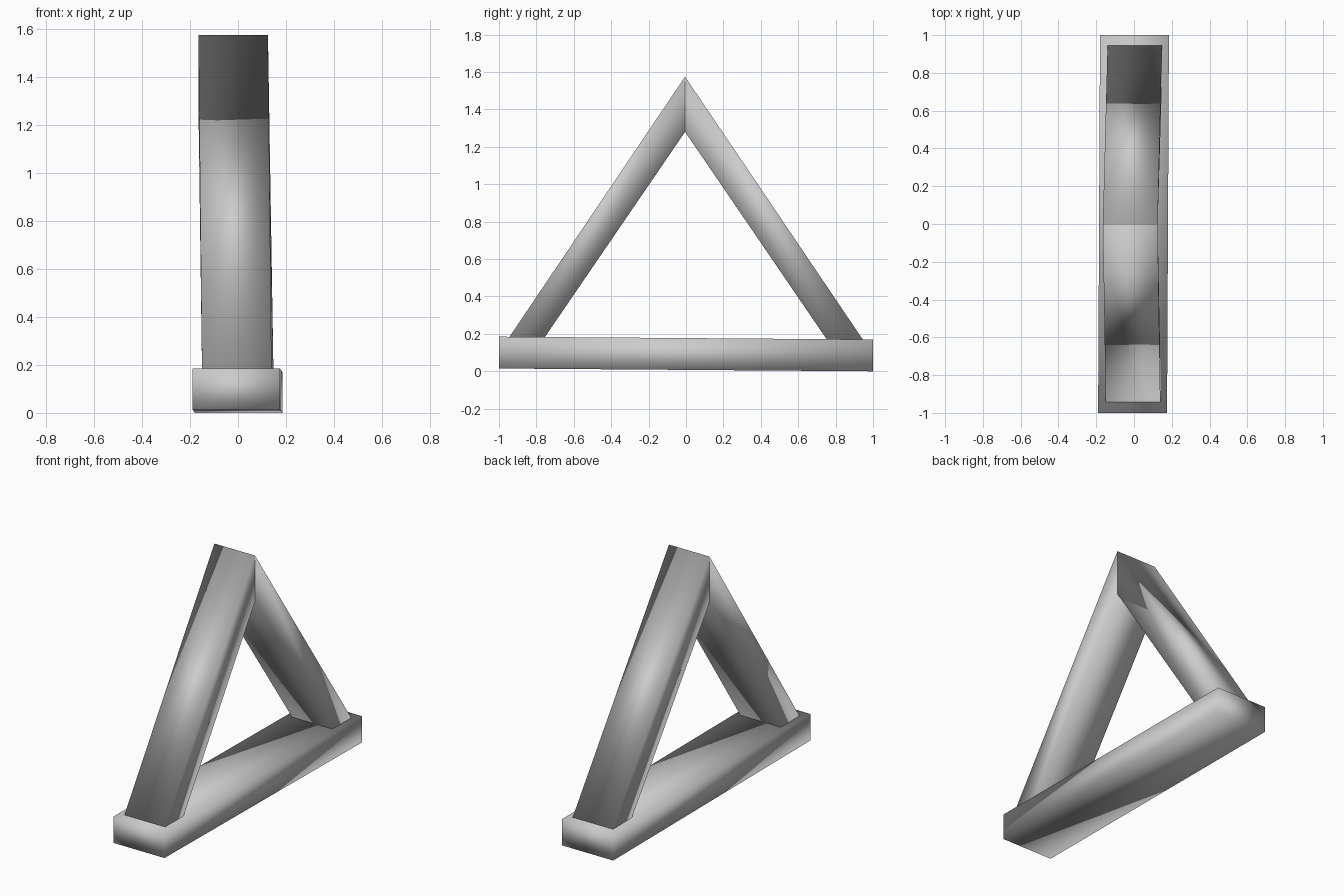
import bpy

cube = bpy.data.objects.get("Cube")
if cube:
    bpy.data.objects.remove(cube, do_unlink=True)

grey = bpy.data.materials.new("plain grey")
grey.use_nodes = True
colour = (0.6, 0.6, 0.6, 1)
grey.diffuse_color = colour
grey.node_tree.nodes["Principled BSDF"].inputs["Base Color"].default_value = colour


def beam(name, start, end):
    """Six-sided beam between two end sections: (left x, right x, two (y, z) points)."""
    verts = []
    for x0, x1, p, q in (start, end):
        verts += [(x0, *p), (x1, *p), (x1, *q), (x0, *q)]
    sides = [(i, (i + 1) % 4, (i + 1) % 4 + 4, i + 4) for i in range(4)]
    mesh = bpy.data.meshes.new(name)
    mesh.from_pydata(verts, [], [(3, 2, 1, 0), (4, 5, 6, 7)] + sides)
    mesh.materials.append(grey)
    obj = bpy.data.objects.new(name, mesh)
    bpy.context.collection.objects.link(obj)
    bpy.ops.object.select_all(action="DESELECT")
    obj.select_set(True)
    bpy.context.view_layer.objects.active = obj
    bpy.ops.object.mode_set(mode="EDIT")
    bpy.ops.mesh.select_all(action="SELECT")
    bpy.ops.mesh.normals_make_consistent(inside=False)
    bpy.ops.object.mode_set(mode="OBJECT")
    # Softly shaded across all edges
    bpy.ops.object.shade_smooth()


# Base bar, slightly skewed and lower at the back
beam("base_bar",
     (-0.19, 0.175, (-1, 0.015), (-1, 0.185)),
     (-0.18, 0.185, (1, 0), (1, 0.17)))

# Two sloping legs with a mitred joint at the peak
peak = (-0.165, 0.125, (-0.005, 1.28), (-0.005, 1.575))
beam("front_leg", (-0.15, 0.14, (-0.76, 0.175), (-0.95, 0.175)), peak)
beam("back_leg", (-0.14, 0.148, (0.76, 0.16), (0.952, 0.16)), peak)
